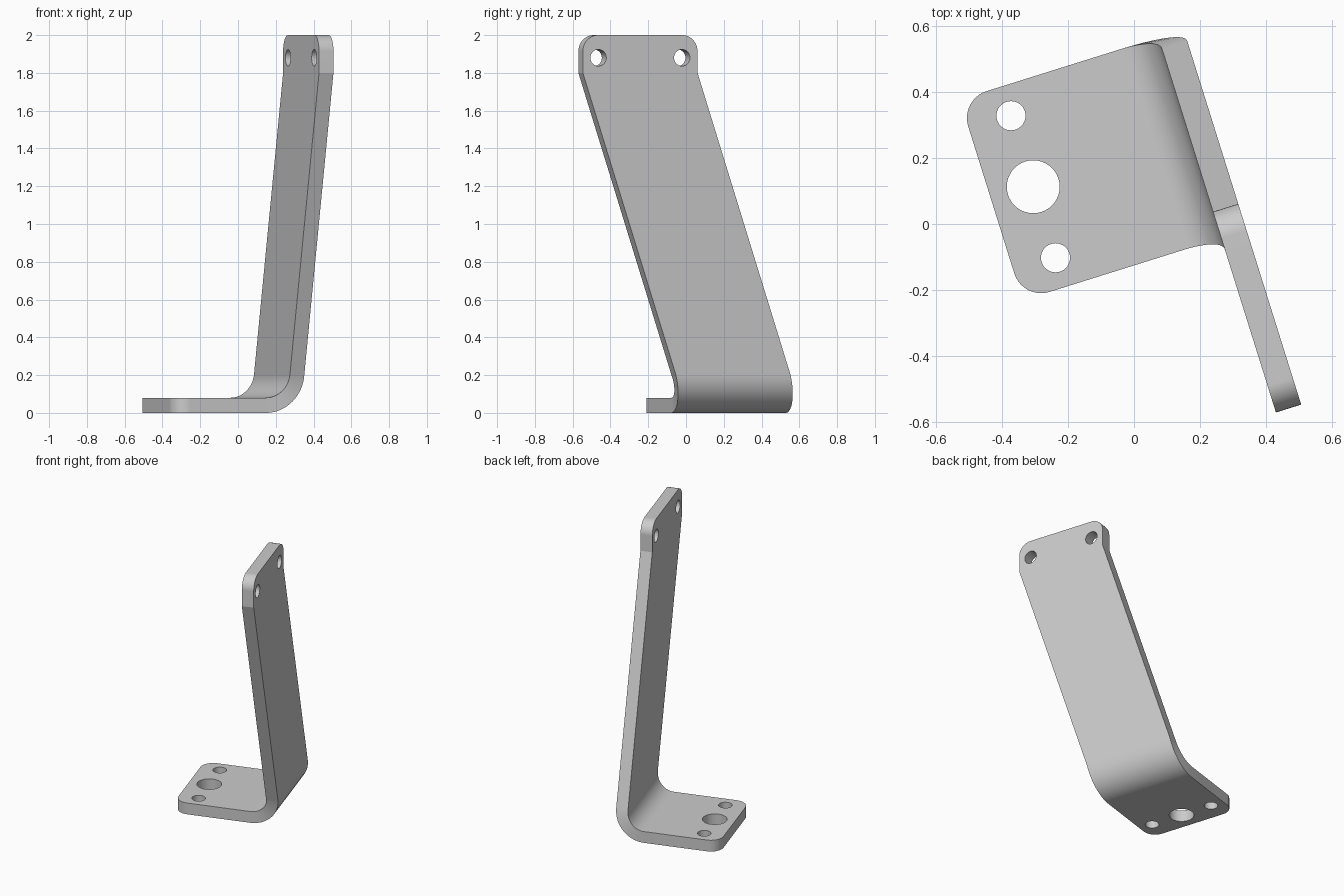
import bpy, bmesh, math
from math import sin, cos, pi

if "Cube" in bpy.data.objects:
    bpy.data.objects.remove(bpy.data.objects["Cube"])

T = 0.08            # plate thickness
H = 0.318           # half width of the strip
R = 0.085           # corner radius
BEND = 0.16         # bend radius at mid thickness
U0, U1 = -0.39, 0.119          # base plate extent before the bend
V_BASE, V_BEND, V_TOP = 0.1985, 0.1625, -0.354   # strip centre line
STEPS = 10

# Rows across the strip: (u, z, normal_u, normal_z, centre_v, half_width)
rows = []
for i in range(STEPS + 1):                       # rounded end of base
    a = i / STEPS * pi / 2
    rows.append((U0 + R * (1 - cos(a)), T / 2, 0, 1, V_BASE, H - R + R * sin(a)))
for i in range(17):                              # bend, starting to lean
    t = i / 16
    a = t * pi / 2
    rows.append((U1 + BEND * sin(a), 0.2 - BEND * cos(a), -sin(a), cos(a),
                 V_BASE + (V_BEND - V_BASE) * t * t, H))
U_UP = U1 + BEND
rows.append((U_UP, 1.8, -1, 0, V_TOP, H))        # end of the leaning part
for i in range(STEPS + 1):                       # rounded top
    a = i / STEPS * pi / 2
    rows.append((U_UP, 2 - R + R * sin(a), -1, 0, V_TOP, H - R + R * cos(a)))

# Bent strip
bm = bmesh.new()
rings = []
for u, z, nu, nz, vc, hw in rows:
    rings.append([bm.verts.new((u + k * nu * T / 2, vc + s * hw, z + k * nz * T / 2))
                  for k, s in ((1, -1), (1, 1), (-1, 1), (-1, -1))])
for a, b in zip(rings, rings[1:]):
    for j in range(4):
        k = (j + 1) % 4
        bm.faces.new((a[j], a[k], b[k], b[j]))
bm.faces.new(rings[0])
bm.faces.new(rings[-1][::-1])
bmesh.ops.recalc_face_normals(bm, faces=bm.faces)
mesh = bpy.data.meshes.new("bent_bracket")
bm.to_mesh(mesh)
bm.free()
bracket = bpy.data.objects.new("bent_bracket", mesh)
bpy.context.collection.objects.link(bracket)

grey = bpy.data.materials.new("metal_grey")
grey.diffuse_color = (0.6, 0.6, 0.6, 1)
grey.use_nodes = True
grey.node_tree.nodes["Principled BSDF"].inputs["Base Color"].default_value = grey.diffuse_color
mesh.materials.append(grey)


def drill(location, radius, rotation=(0, 0, 0)):
    """Cut a round hole through the bracket."""
    bpy.ops.mesh.primitive_cylinder_add(vertices=40, radius=radius, depth=0.2,
                                        location=location, rotation=rotation)
    cutter = bpy.context.object
    cutter.name = "hole_cutter"
    cutter.hide_render = True
    cutter.data.materials.append(grey)
    bpy.ops.object.select_all(action='DESELECT')
    bpy.context.view_layer.objects.active = bracket
    bracket.select_set(True)
    mod = bracket.modifiers.new("hole", 'BOOLEAN')
    mod.operation = 'DIFFERENCE'
    mod.solver = 'EXACT'
    mod.object = cutter
    bpy.ops.object.modifier_apply(modifier=mod.name)
    bpy.data.objects.remove(cutter)


# Base holes
for dv, radius in ((-0.225, 0.044), (0, 0.08), (0.225, 0.044)):
    drill((-0.257, V_BASE + dv, T / 2), radius)
# Upright holes
for dv in (-0.232, 0.232):
    drill((U_UP, V_TOP + dv, 1.88), 0.044, (0, pi / 2, 0))

# Smooth bends, crisp edges, flat plates
bpy.ops.object.shade_smooth_by_angle(angle=math.radians(15))
weighted = bracket.modifiers.new("flat_plates", 'WEIGHTED_NORMAL')
weighted.keep_sharp = True

# Turn the whole bracket into place
bracket.rotation_euler.z = math.radians(17.4)
